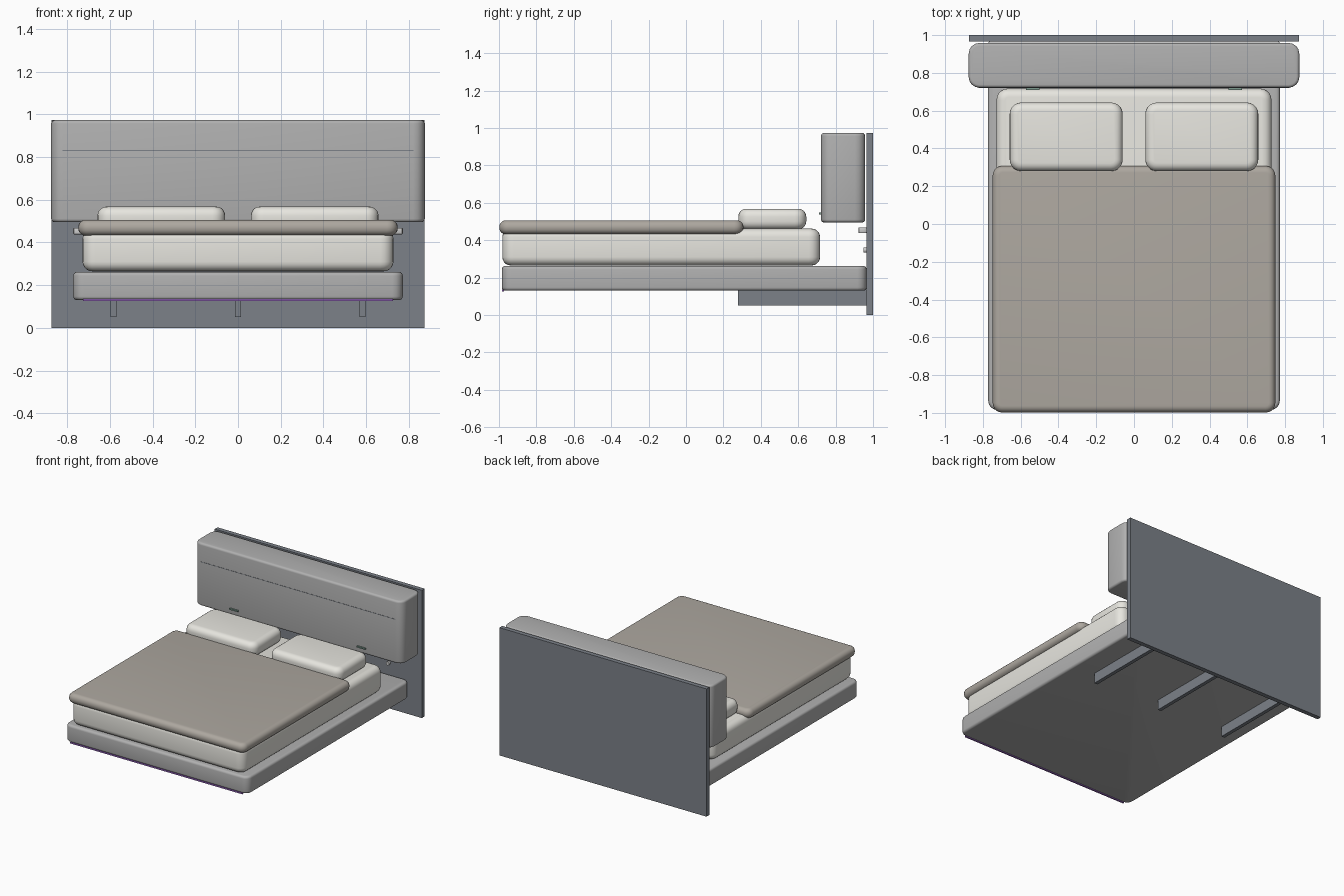
import bpy, bmesh, math
from mathutils import Matrix, Vector

if "Cube" in bpy.data.objects:
    bpy.data.objects.remove(bpy.data.objects["Cube"])


def material(name, rgb):
    m = bpy.data.materials.new(name)
    m.diffuse_color = (*rgb, 1)
    m.use_nodes = True
    m.node_tree.nodes["Principled BSDF"].inputs["Base Color"].default_value = m.diffuse_color
    return m


SLATE = material("slate", (0.20, 0.22, 0.25))
CREAM = material("cream", (0.80, 0.79, 0.74))
TAUPE = material("taupe", (0.42, 0.39, 0.35))
WHITE = material("white", (0.85, 0.85, 0.83))
PURPLE = material("purple", (0.35, 0.15, 0.60))
GREEN = material("grey_green", (0.20, 0.32, 0.27))
GREY = material("fabric_grey", (0.44, 0.44, 0.44))


def rounded_box(name, x, y, z, corner=0, rim=0, mat=None, segs=4):
    """Box from (min, max) ranges; corner rounds the upright edges, rim the top and bottom."""
    bm = bmesh.new()
    bmesh.ops.create_cube(bm, size=1)
    size = Vector((x[1] - x[0], y[1] - y[0], z[1] - z[0]))
    mid = Vector((x[0] + x[1], y[0] + y[1], z[0] + z[1])) / 2
    bmesh.ops.transform(bm, matrix=Matrix.Translation(mid) @ Matrix.Diagonal((*size, 1)), verts=bm.verts)
    if corner:
        upright = [e for e in bm.edges if abs(e.verts[0].co.z - e.verts[1].co.z) > 1e-5]
        bmesh.ops.bevel(bm, geom=upright, offset=corner, segments=segs, profile=0.5, affect='EDGES')
    if rim:
        flat = [e for e in bm.edges if abs(e.verts[0].co.z - e.verts[1].co.z) < 1e-5]
        bmesh.ops.bevel(bm, geom=flat, offset=rim, segments=segs, profile=0.5, affect='EDGES')
    me = bpy.data.meshes.new(name)
    bm.to_mesh(me)
    bm.free()
    ob = bpy.data.objects.new(name, me)
    bpy.context.collection.objects.link(ob)
    if mat:
        me.materials.append(mat)
    if corner:
        bpy.ops.object.select_all(action='DESELECT')
        ob.select_set(True)
        bpy.context.view_layer.objects.active = ob
        bpy.ops.object.shade_smooth_by_angle(angle=math.radians(35))
    return ob


# Wall panel and floating headboard
rounded_box("wall_panel", (-0.873, 0.873), (0.966, 1.0), (0, 0.973), mat=SLATE)
rounded_box("headboard", (-0.875, 0.875), (0.722, 0.958), (0.495, 0.973), 0.055, 0.016, GREY)
rounded_box("headboard_seam", (-0.822, 0.822), (0.7205, 0.724), (0.829, 0.833), mat=SLATE)

# Floating platform, with an accent strip along the foot
rounded_box("platform", (-0.772, 0.772), (-0.985, 0.966), (0.13, 0.262), 0.05, 0.018, GREY)
rounded_box("foot_light_strip", (-0.725, 0.725), (-0.985, -0.972), (0.125, 0.135), mat=PURPLE)

# Support fins that hold the platform on the wall
for i, x in enumerate((-0.583, 0, 0.583)):
    rounded_box(f"support_fin_{i + 1}", (x - 0.014, x + 0.014), (0.278, 0.97), (0.052, 0.135), mat=SLATE)

# Bedding
rounded_box("mattress", (-0.728, 0.728), (-0.982, 0.717), (0.265, 0.462), 0.06, 0.045, CREAM, 5)
rounded_box("blanket", (-0.748, 0.748), (-0.998, 0.307), (0.432, 0.506), 0.05, 0.034, TAUPE, 5)

# Left and right pillows, reading lights and wall knobs
for side, s in (("left", -1), ("right", 1)):
    rounded_box(f"pillow_{side}", sorted((0.06 * s, 0.658 * s)), (0.28, 0.643), (0.458, 0.568),
                0.06, 0.042, CREAM, 5)
    rounded_box(f"reading_light_{side}", sorted((0.5 * s, 0.572 * s)), (0.71, 0.725), (0.537, 0.547), mat=GREEN)
    knob = rounded_box(f"wall_knob_{side}", (-0.014, 0.014), (-0.014, 0.014), (0, 0.018), 0.0135, mat=WHITE)
    knob.rotation_euler.x = math.pi / 2
    knob.location = (0.595 * s, 0.968, 0.347)

# Slim wall rail behind the mattress
rounded_box("wall_rail", (-0.772, 0.772), (0.922, 0.967), (0.438, 0.468), 0.01, 0.004, WHITE, 2)
